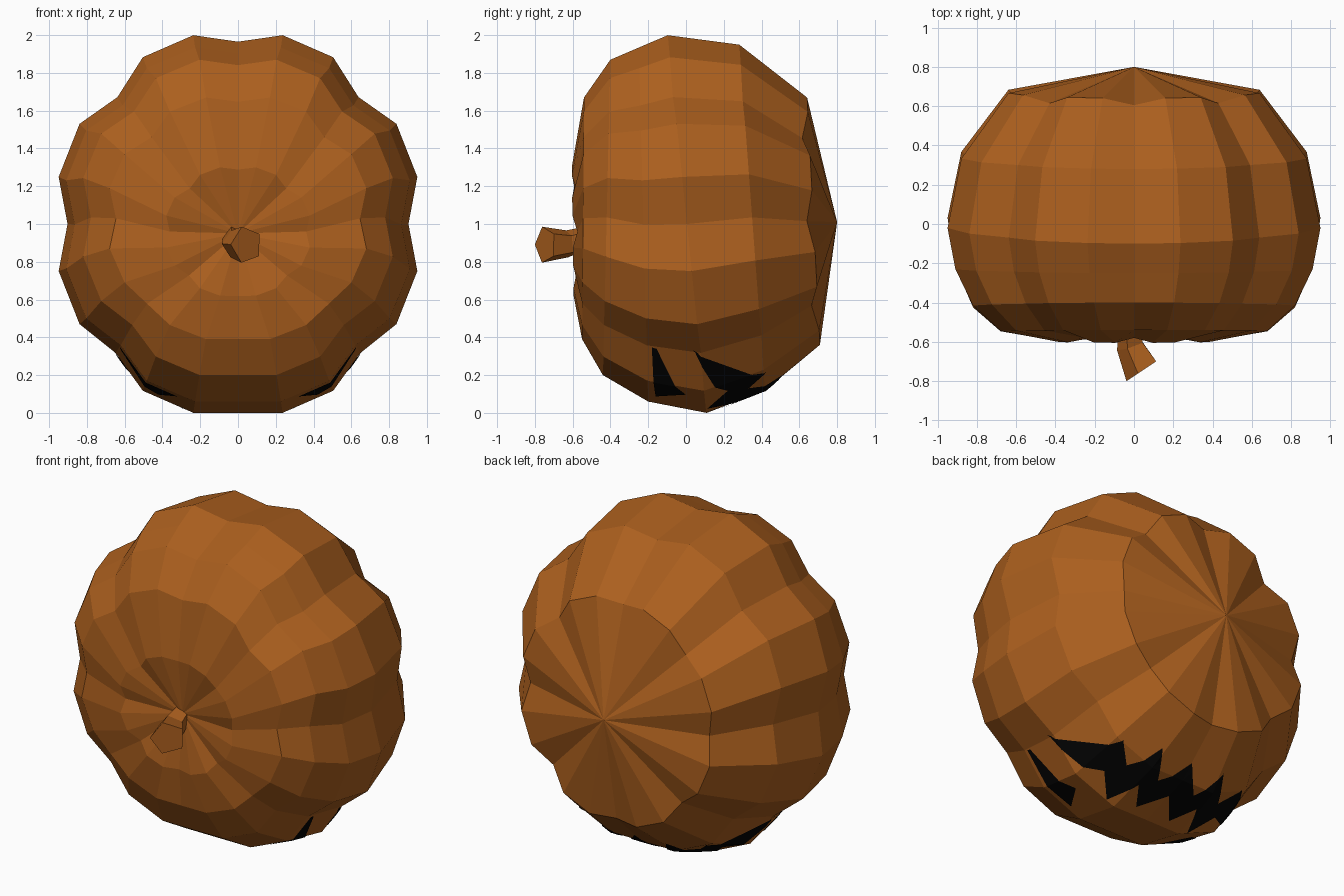
import bpy, bmesh
from math import sin, cos, pi, radians
from mathutils import Vector
from mathutils.bvhtree import BVHTree

if "Cube" in bpy.data.objects:
    bpy.data.objects.remove(bpy.data.objects["Cube"])


def material(name, col):
    m = bpy.data.materials.new(name)
    m.diffuse_color = (*col, 1)
    m.use_nodes = True
    m.node_tree.nodes["Principled BSDF"].inputs["Base Color"].default_value = m.diffuse_color
    return m


ORANGE = material("pumpkin orange", (0.41, 0.115, 0.013))
BLACK = material("carved black", (0.001, 0.001, 0.001))


def make_object(name, bm, mat, recalc=True):
    if recalc:
        bmesh.ops.recalc_face_normals(bm, faces=bm.faces)
    me = bpy.data.meshes.new(name)
    bm.to_mesh(me)
    bm.free()
    me.materials.append(mat)
    ob = bpy.data.objects.new(name, me)
    bpy.context.collection.objects.link(ob)
    return ob


def skin(bm, rings):
    # bridge consecutive rings of vertices with quads
    n = len(rings[0])
    for a, b in zip(rings, rings[1:]):
        for i in range(n):
            j = (i + 1) % n
            bm.faces.new((a[i], a[j], b[j], b[i]))


def fan(bm, ring, co):
    tip = bm.verts.new(co)
    for i in range(len(ring)):
        bm.faces.new((ring[i], ring[(i + 1) % len(ring)], tip))


# Body: ribbed rings along y; eight lobes, each a groove and two ridges
# y at top, z at top, y at bottom, z at bottom, half width in x, groove shift in y
PROFILE = [(-0.605, 1.30, -0.595, 0.62, 0.38, 0.025),
           (-0.54, 1.67, -0.55, 0.39, 0.68, 0),
           (-0.40, 1.87, -0.44, 0.20, 0.82, 0),
           (-0.25, 1.935, -0.20, 0.06, 0.91, 0),
           (-0.10, 2.00, 0.11, 0.00, 0.95, 0),
           (0.28, 1.95, 0.42, 0.12, 0.88, 0),
           (0.64, 1.67, 0.71, 0.36, 0.64, -0.035)]
ANGLES = [(45 * k + d, f) for k in range(8)
          for d, f in ((0, 0.95), (14, 1.03), (31, 1.03))]
bm = bmesh.new()
rings = []
for i, (yt, zt, yb, zb, rx, shift) in enumerate(PROFILE):
    ring = []
    for deg, f in ANGLES:
        a = radians(deg)
        t = (1 + cos(a)) / 2
        y = yb + (yt - yb) * t + (shift if f < 1 else 0)
        # the groove runs out flat on the underside and is shallow low down
        if f < 1:
            if deg == 180 or (i == 1 and 90 < deg < 270):
                f = 1.0
            elif deg in (135, 225, 0):
                f = 0.965
        ring.append(bm.verts.new((rx * f * sin(a), y,
                                  (zt + zb) / 2 + (zt - zb) / 2 * f * cos(a))))
    rings.append(ring)
skin(bm, rings)
fan(bm, rings[0], (0, -0.54, 0.95))
fan(bm, rings[-1], (0, 0.80, 1.01))
body = make_object("pumpkin_body", bm, ORANGE)

# Stem: bent five-sided stalk flaring to its cut end
bm = bmesh.new()
rings = []
for c, r, nrm in (((-0.02, -0.52, 0.93), 0.06, (0.1, -1, -0.1)),
                  ((-0.015, -0.62, 0.895), 0.075, (0.3, -0.9, -0.1)),
                  ((0.045, -0.745, 0.89), 0.10, (0.55, -0.83, 0))):
    nrm = Vector(nrm).normalized()
    u = nrm.cross(Vector((0, 0, 1))).normalized()
    v = u.cross(nrm)
    rings.append([bm.verts.new(Vector(c) + r * (u * sin(2 * pi * k / 5 + 0.3)
                                                + v * cos(2 * pi * k / 5 + 0.3)))
                  for k in range(5)])
skin(bm, rings)
bm.faces.new(rings[0])
bm.faces.new(rings[-1])
make_object("stem", bm, ORANGE)

# Carved face on the underside: outlines in x, y
EYE = [(0.62, -0.18), (0.32, -0.16), (0.42, 0.0), (0.62, -0.155)]
UPPER = [(0.66, 0.04), (0.40, 0.22), (0.29, 0.11), (0.21, 0.29), (0.12, 0.16)]
LOWER = [(0.43, 0.42), (0.33, 0.33), (0.22, 0.51), (0.13, 0.36)]


def flip(points):
    return [(-x, y) for x, y in points]


MOUTH = (UPPER + [(0, 0.30)] + flip(UPPER)[::-1]
         + flip(LOWER) + [(0, 0.50)] + LOWER[::-1])

tree_bm = bmesh.new()
tree_bm.from_mesh(body.data)
tree = BVHTree.FromBMesh(tree_bm)


def carve(name, outline):
    # cut the outline out of the body skin and lay it on as a thin plate
    bm = bmesh.new()
    low = [bm.verts.new((x, y, -0.2)) for x, y in outline]
    high = [bm.verts.new((x, y, 0.8)) for x, y in outline]
    skin(bm, [low, high])
    bm.faces.new(low)
    bm.faces.new(high)
    ob = make_object(name, bm, BLACK)
    mod = ob.modifiers.new("cut", "BOOLEAN")
    mod.operation = "INTERSECT"
    mod.solver = "EXACT"
    mod.object = body
    dg = bpy.context.evaluated_depsgraph_get()
    me = bpy.data.meshes.new_from_object(ob.evaluated_get(dg))
    bpy.data.objects.remove(ob)
    bm = bmesh.new()
    bm.from_mesh(me)
    bmesh.ops.triangulate(bm, faces=bm.faces)
    inner = [f for f in bm.faces
             if tree.find_nearest(f.calc_center_median())[3] > 0.0005]
    bmesh.ops.delete(bm, geom=inner, context="FACES")
    bm.normal_update()
    for co, vert in [(v.co + v.normal * 0.005, v) for v in bm.verts]:
        vert.co = co
    for f in bm.faces:
        f.material_index = 0
    return make_object(name, bm, BLACK, recalc=False)


carve("right_eye", EYE)
carve("left_eye", flip(EYE))
carve("mouth", MOUTH)
tree_bm.free()
